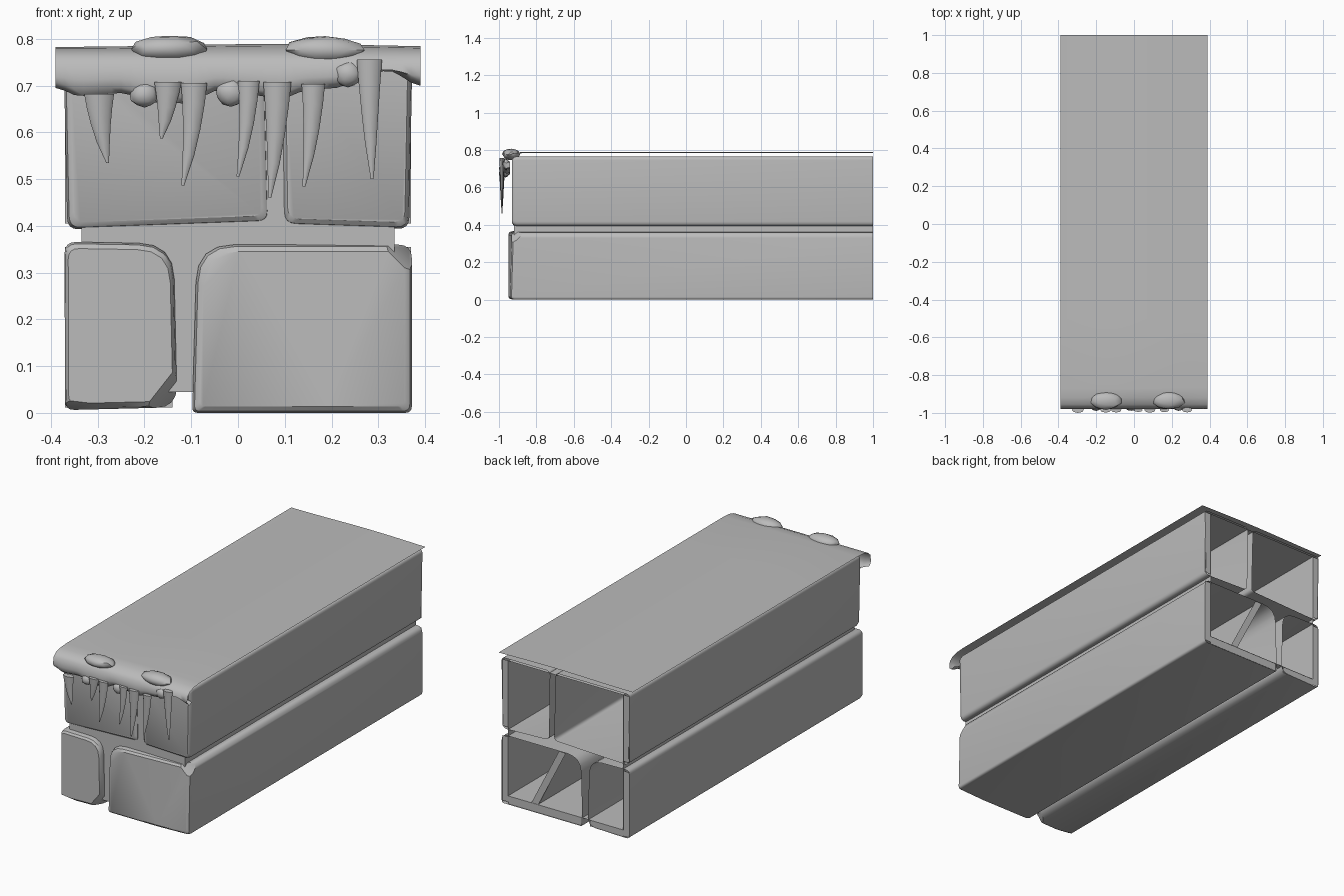
import bpy, bmesh, math, random
from mathutils import Vector

cube = bpy.data.objects.get("Cube")
if cube:
    bpy.data.objects.remove(cube, do_unlink=True)
random.seed(4)

grey = bpy.data.materials.new("plain grey")
grey.use_nodes = True
colour = (0.5, 0.5, 0.5, 1)
grey.diffuse_color = colour
grey.node_tree.nodes["Principled BSDF"].inputs["Base Color"].default_value = colour


def finish(bm, name, angle=35, normals=True):
    if normals:
        bmesh.ops.recalc_face_normals(bm, faces=bm.faces)
    mesh = bpy.data.meshes.new(name)
    bm.to_mesh(mesh)
    bm.free()
    ob = bpy.data.objects.new(name, mesh)
    bpy.context.collection.objects.link(ob)
    mesh.materials.append(grey)
    bpy.ops.object.select_all(action='DESELECT')
    ob.select_set(True)
    bpy.context.view_layer.objects.active = ob
    bpy.ops.object.shade_smooth_by_angle(angle=math.radians(angle))
    return ob


def rounded(corners, radii, steps=4):
    """Outline with every corner replaced by a curve."""
    pts = []
    for i, c in enumerate(corners):
        c = Vector(c)
        a = c + (Vector(corners[i - 1]) - c).normalized() * radii[i]
        b = c + (Vector(corners[(i + 1) % 4]) - c).normalized() * radii[i]
        for k in range(steps + 1):
            t = k / steps
            pts.append(a * (1 - t) ** 2 + c * 2 * t * (1 - t) + b * t * t)
    return pts


def block(name, corners, radii, front, chips=(), crease=None):
    """Long stone, rounded at the front and open at the back."""
    bm = bmesh.new()
    pts = rounded(corners, radii)
    mid = sum(pts, Vector((0, 0))) / len(pts)
    rings = []
    for y, inset in ((1, 0), (front + 0.025, 0), (front + 0.008, 0.004), (front, 0.014)):
        ring = []
        for p in pts:
            d = p - mid
            q = mid + Vector((d.x * (1 - inset / 0.2), d.y * (1 - inset / 0.18)))
            ring.append(bm.verts.new((q.x, y, q.y)))
        rings.append(ring)
    n = len(pts)
    for r, s in zip(rings, rings[1:]):
        for i in range(n):
            bm.faces.new((r[i], r[(i + 1) % n], s[(i + 1) % n], s[i]))
    bm.faces.new(rings[0])
    bm.faces.new(rings[-1])
    # broken corners
    for point, normal in chips:
        cut = bmesh.ops.bisect_plane(bm, geom=bm.verts[:] + bm.edges[:] + bm.faces[:],
                                     plane_co=point, plane_no=normal, clear_outer=True)
        edges = [e for e in cut['geom_cut'] if isinstance(e, bmesh.types.BMEdge)]
        bmesh.ops.contextual_create(bm, geom=edges)
    # diagonal crease with the far side leaning back
    if crease:
        co, no = Vector(crease[0]), Vector(crease[1]).normalized()
        faces = [f for f in bm.faces if f.calc_center_median().y < front + 0.02]
        geom = {v for f in faces for v in f.verts} | {e for f in faces for e in f.edges} | set(faces)
        bmesh.ops.bisect_plane(bm, geom=list(geom), plane_co=co, plane_no=no)
        for v in bm.verts:
            if v.co.y < front + 0.1:
                v.co.y += 0.06 * max(0, (v.co - co).dot(no))
    back = [f for f in bm.faces if all(v.co.y > 0.999 for v in f.verts)]
    bmesh.ops.recalc_face_normals(bm, faces=bm.faces)
    bmesh.ops.delete(bm, geom=back, context='FACES_ONLY')
    return finish(bm, name, normals=False)


block("upper_wide_block", [(-0.365, 0.392), (0.067, 0.408), (0.058, 0.765), (-0.373, 0.765)],
      (0.025, 0.02, 0.02, 0.02), -0.93, [((0.04, -0.93, 0.415), (0.3, -0.8, -0.75))])
block("upper_narrow_block", [(0.097, 0.402), (0.366, 0.393), (0.373, 0.765), (0.092, 0.765)],
      (0.025, 0.025, 0.02, 0.02), -0.93)
block("lower_narrow_block", [(-0.37, 0.006), (-0.13, 0.012), (-0.138, 0.362), (-0.371, 0.366)],
      (0.02, 0.045, 0.075, 0.025), -0.95,
      [((-0.165, -0.945, 0.05), (0.7, -0.55, -0.55)), ((-0.3, -0.945, 0.016), (-0.1, -0.5, -0.85))])
block("lower_wide_block", [(-0.098, 0), (0.372, 0), (0.372, 0.36), (-0.088, 0.36)],
      (0.012, 0.015, 0.03, 0.08), -0.95,
      [((0.35, -0.93, 0.335), (0.6, -0.55, 0.6))], ((0.1, -0.95, 0.18), (0.36, 0, 0.2)))

# Mortar box behind the joints, open at the back
bm = bmesh.new()
bmesh.ops.create_cube(bm, size=1)
for v in bm.verts:
    v.co = (v.co.x * 0.67, 0.04 + v.co.y * 1.92, 0.4 + v.co.z * 0.71)
bmesh.ops.delete(bm, geom=[f for f in bm.faces if f.normal.y > 0.9], context='FACES_ONLY')
finish(bm, "mortar_core", normals=False)


# Thin strips closing the back between mortar and stone
def strip(name, corners):
    bm = bmesh.new()
    bm.faces.new([bm.verts.new((x, 0.998, z)) for x, z in corners])
    finish(bm, name)


for side in (-1, 1):
    for row, low, high in (("lower", 0.012, 0.355), ("upper", 0.405, 0.755)):
        strip(row + "_back_rim", [(side * 0.335, low), (side * 0.37, low),
                                  (side * 0.37, high), (side * 0.335, high)])
strip("wide_bottom_rim", [(-0.09, 0.002), (0.335, 0.002), (0.335, 0.045), (-0.09, 0.045)])
strip("narrow_bottom_rim", [(-0.335, 0.008), (-0.14, 0.012), (-0.14, 0.045), (-0.335, 0.045)])
strip("diagonal_back_rim", [(0.16, 0.045), (0.2, 0.045), (0.04, 0.358), (0, 0.358)])

# Diagonal partition inside the wide stone
bm = bmesh.new()
bm.faces.new([bm.verts.new(c) for c in ((0.18, 0.99, 0.005), (0.18, -0.9, 0.005),
                                        (0.02, -0.9, 0.357), (0.02, 0.99, 0.357))])
finish(bm, "diagonal_partition")

# Snow sheet, drooping over the front with a wavy hem
hem = [(-0.39, 0.695), (-0.34, 0.678), (-0.25, 0.684), (-0.18, 0.664), (-0.11, 0.662),
       (-0.04, 0.69), (0.03, 0.68), (0.09, 0.672), (0.15, 0.69), (0.21, 0.695),
       (0.27, 0.72), (0.32, 0.732), (0.39, 0.7)]


def hem_height(x):
    for (a, za), (b, zb) in zip(hem, hem[1:]):
        if x <= b + 1e-6:
            t = (x - a) / (b - a)
            return za + (zb - za) * t * t * (3 - 2 * t)
    return hem[-1][1]


bm = bmesh.new()
columns = []
for i in range(40):
    x = -0.39 + 0.78 * i / 39
    z = hem_height(x)
    top = 0.786 + 0.003 * math.sin(7 * x + 1)
    path = [(1, top), (0.2, top), (-0.5, top), (-0.87, top), (-0.92, top - 0.004),
            (-0.955, 0.77), (-0.975, 0.752), (-0.98, 0.735 * 0.6 + z * 0.4),
            (-0.976, z + 0.012), (-0.962, z), (-0.94, z + 0.008)]
    columns.append([bm.verts.new((x, y, h)) for y, h in path])
for a, b in zip(columns, columns[1:]):
    for j in range(len(a) - 1):
        bm.faces.new((a[j], b[j], b[j + 1], a[j + 1]))
finish(bm, "snow_sheet", 60)


# Snow clumps
def clump(name, centre, size):
    bm = bmesh.new()
    bmesh.ops.create_icosphere(bm, subdivisions=2, radius=1)
    for v in bm.verts:
        k = random.uniform(0.92, 1.04)
        v.co = Vector(centre) + Vector([c * s * k for c, s in zip(v.co, size)])
    finish(bm, name, 40)


clump("left_snow_mound", (-0.148, -0.935, 0.778), (0.085, 0.048, 0.03))
clump("right_snow_mound", (0.186, -0.935, 0.776), (0.087, 0.048, 0.031))
for x, z, r in ((-0.2, 0.681, 0.032), (-0.015, 0.685, 0.033), (0.235, 0.725, 0.031)):
    clump("small_snow_lump", (x, -0.966, z), (r, 0.024, r * 0.9))

# Icicles: top x, top z, radius, tip x, tip z
icicles = [(-0.297, 0.682, 0.029, -0.279, 0.535), (-0.15, 0.708, 0.026, -0.164, 0.587),
           (-0.094, 0.706, 0.025, -0.118, 0.486), (0.023, 0.71, 0.02, 0, 0.506),
           (0.084, 0.708, 0.027, 0.068, 0.46), (0.161, 0.703, 0.022, 0.141, 0.484),
           (0.281, 0.756, 0.024, 0.287, 0.5)]
for x0, z0, r, x1, z1 in icicles:
    bm = bmesh.new()
    rings = []
    for t in (0, 0.2, 0.45, 0.7, 1):
        x = x0 + (x1 - x0) * t ** 2
        w = r * (1 - t) ** 0.8 + 0.003
        rings.append([bm.verts.new((x + w * math.cos(k * math.pi / 4),
                                    -0.984 + 0.5 * w * math.sin(k * math.pi / 4),
                                    z0 + (z1 - z0) * t)) for k in range(8)])
    for a, b in zip(rings, rings[1:]):
        for k in range(8):
            bm.faces.new((a[k], a[(k + 1) % 8], b[(k + 1) % 8], b[k]))
    bm.faces.new(rings[0])
    bm.faces.new(rings[-1])
    finish(bm, "icicle", 50)
